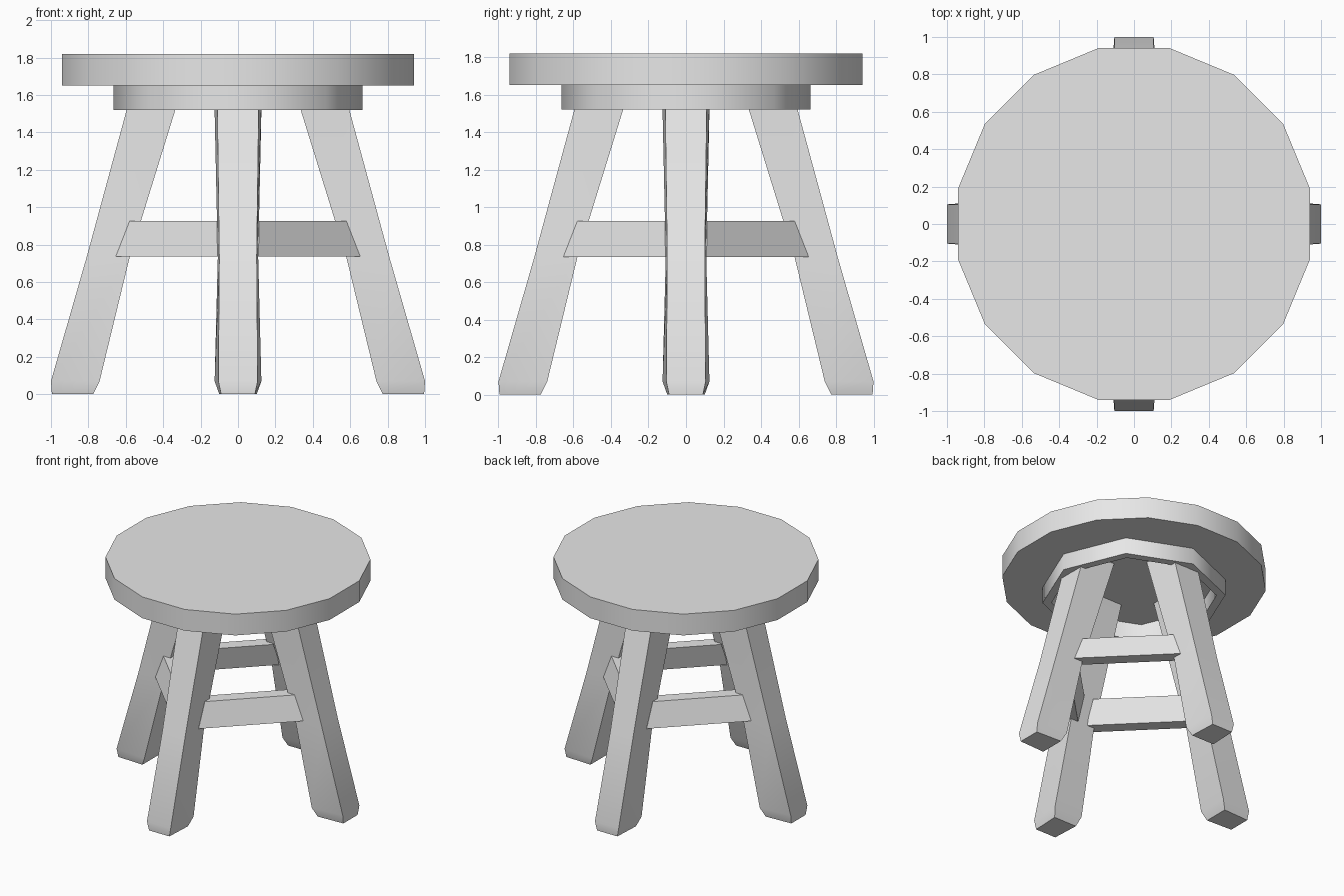
import bpy, bmesh, math
from mathutils import Matrix

cube = bpy.data.objects.get("Cube")
if cube:
    bpy.data.objects.remove(cube, do_unlink=True)

GREY = (0.8, 0.8, 0.8, 1.0)
mat = bpy.data.materials.new("plain_grey")
mat.use_nodes = True
mat.diffuse_color = GREY
mat.node_tree.nodes["Principled BSDF"].inputs["Base Color"].default_value = GREY


def loft(name, loops, angle=0.0, sharp=30, closed=False):
    """Skin a stack of equal-length point loops, turned about z by angle."""
    bm = bmesh.new()
    rows = [[bm.verts.new(p) for p in loop] for loop in loops]
    pairs = list(zip(rows, rows[1:]))
    if closed:
        pairs.append((rows[-1], rows[0]))
    else:
        bm.faces.new(rows[0])
        bm.faces.new(rows[-1])
    for a, b in pairs:
        for i in range(len(a)):
            j = (i + 1) % len(a)
            bm.faces.new((a[i], a[j], b[j], b[i]))
    bmesh.ops.recalc_face_normals(bm, faces=bm.faces)
    bm.transform(Matrix.Rotation(angle, 4, "Z"))
    mesh = bpy.data.meshes.new(name)
    bm.to_mesh(mesh)
    bm.free()
    mesh.materials.append(mat)
    obj = bpy.data.objects.new(name, mesh)
    bpy.context.collection.objects.link(obj)
    bpy.ops.object.select_all(action="DESELECT")
    obj.select_set(True)
    bpy.context.view_layer.objects.active = obj
    bpy.ops.object.shade_smooth_by_angle(angle=math.radians(sharp))
    return obj


def circle(radius, z, sides, turn=0.0):
    step = 2 * math.pi / sides
    return [(radius * math.cos((i + turn) * step),
             radius * math.sin((i + turn) * step), z) for i in range(sides)]


# Sixteen-sided seat
loft("seat", [circle(0.96, z, 16, 0.5) for z in (1.65, 1.82)])

# Hollow eight-sided apron under the seat
loft("apron_ring", [circle(0.665, 1.52, 8), circle(0.665, 1.65, 8),
                    circle(0.6, 1.65, 8), circle(0.6, 1.52, 8)],
     sharp=50, closed=True)

# Leg stations: height, inner x, outer x, inner half width, outer half width
LEG = [(0.0, 0.775, 0.995, 0.1, 0.09),
       (0.07, 0.74, 1.0, 0.125, 0.105),
       (0.73, 0.58, 0.81, 0.108, 0.1),
       (1.65, 0.295, 0.56, 0.128, 0.112)]
leg_loops = [[(xi, -wi, z), (xo, -wo, z), (xo, wo, z), (xi, wi, z)]
             for z, xi, xo, wi, wo in LEG]

# Stretcher stations: height, inner distance, outer distance, half length
BAR = [(0.735, 0.44, 0.54, 0.385), (0.925, 0.39, 0.49, 0.33)]
bar_loops = [[(di, -h, z), (do, -h, z), (do, h, z), (di, h, z)]
             for z, di, do, h in BAR]

# Four splayed legs on the axes, with stretchers on the diagonals
LEGS = ["left_leg", "back_leg", "right_leg", "front_leg"]
BARS = ["back_left_stretcher", "back_right_stretcher",
        "front_right_stretcher", "front_left_stretcher"]
for k in range(4):
    quarter = k * math.pi / 2
    loft(LEGS[k], leg_loops, quarter)
    loft(BARS[k], bar_loops, quarter + math.pi / 4)
